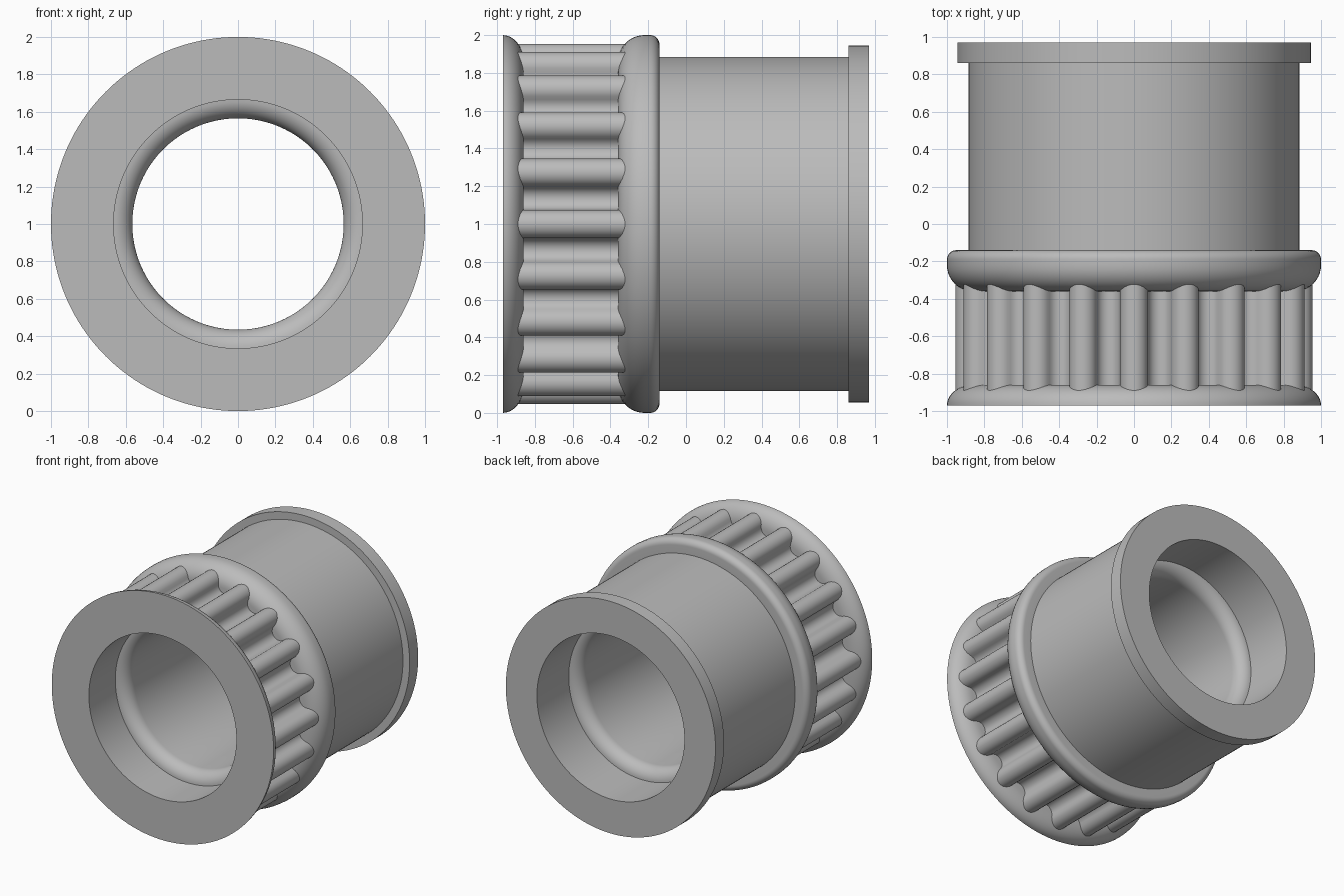
import bpy
import bmesh
from math import sin, cos, pi, radians
from mathutils import Vector, Matrix

old = bpy.data.objects.get("Cube")
if old:
    bpy.data.objects.remove(old, do_unlink=True)

grey = bpy.data.materials.new("plain grey")
grey.use_nodes = True
colour = (0.5, 0.5, 0.5, 1)
grey.diffuse_color = colour
grey.node_tree.nodes["Principled BSDF"].inputs["Base Color"].default_value = colour

AXIS = Vector((0, 0, 1))  # centre of the horizontal bore
TEETH = 20


def arc(y, r, ry, rr, start, end, steps=10):
    """Elliptical arc in (y, radius) space, angles in degrees from +y."""
    angles = [radians(start + (end - start) * i / steps) for i in range(steps + 1)]
    return [(y + ry * cos(a), r + rr * sin(a)) for a in angles]


def finish(bm, name):
    bmesh.ops.recalc_face_normals(bm, faces=bm.faces)
    mesh = bpy.data.meshes.new(name)
    bm.to_mesh(mesh)
    bm.free()
    mesh.materials.append(grey)
    obj = bpy.data.objects.new(name, mesh)
    bpy.context.collection.objects.link(obj)
    bpy.ops.object.select_all(action="DESELECT")
    obj.select_set(True)
    bpy.context.view_layer.objects.active = obj
    bpy.ops.object.shade_smooth_by_angle(angle=radians(30))
    return obj


def lathe(name, outline, segments=160):
    """Spin a closed (y, radius) outline around the bore axis."""
    bm = bmesh.new()
    verts = [bm.verts.new((0, y, 1 + r)) for y, r in outline]
    edges = [bm.edges.new((v, verts[i - 1])) for i, v in enumerate(verts)]
    bmesh.ops.spin(bm, geom=verts + edges, cent=AXIS, axis=(0, 1, 0),
                   angle=2 * pi, steps=segments, use_merge=True)
    bmesh.ops.remove_doubles(bm, verts=bm.verts, dist=1e-5)
    return finish(bm, name)


# Hollow body: front flange, groove core, collar, sleeve, end lip, stepped bore
outline = [(-0.97, 0.665)]
outline += arc(-0.97, 0.86, 0.11, 0.14, 90, 0)         # front flange
outline += [(-0.86, 0.78), (-0.36, 0.78)]              # core under the teeth
outline += arc(-0.22, 0.86, 0.14, 0.14, 180, 90)       # collar, front curve
outline += arc(-0.19, 0.95, 0.05, 0.05, 90, 0)         # collar, back edge
outline += [(-0.14, 0.885), (0.86, 0.885)]             # sleeve
outline += [(0.86, 0.945), (0.97, 0.945)]              # end lip
outline += [(0.97, 0.665), (0.56, 0.665)]              # rear counterbore
outline += arc(0.46, 0.665, 0.1, 0.1, 0, -90)          # rounded rear step
outline += arc(-0.53, 0.665, 0.1, 0.1, -90, -180)      # rounded front step
lathe("hollow_body", outline)

# Toothed ring: rounded ribs joined by rounded valleys
rib, pitch = 0.075, 0.88
valley = pitch * sin(pi / TEETH) - rib
section = []
for i in range(TEETH):
    turn = 2 * pi * i / TEETH
    for offset, radius, sign in ((0, rib, 1), (pi / TEETH, valley, -1)):
        spin = Matrix.Rotation(turn + offset, 3, "Y")
        for k in range(10):
            a = pi * (k + 0.5) / 10
            point = Vector((-radius * cos(a), 0, pitch + sign * radius * sin(a)))
            section.append(spin @ point + AXIS)

bm = bmesh.new()
rows = []
inner = 0.7
for y in (-0.95, -0.23):
    outer_row = [bm.verts.new((p.x, y, p.z)) for p in section]
    inner_row = []
    for p in section:
        d = (p - AXIS).normalized() * inner
        inner_row.append(bm.verts.new((d.x, y, 1 + d.z)))
    rows.append((outer_row, inner_row))
(front_out, front_in), (back_out, back_in) = rows
loops = (front_out, back_out, back_in, front_in)
count = len(section)
for a, b in zip(loops, loops[1:] + loops[:1]):
    for i in range(count):
        j = (i + 1) % count
        bm.faces.new((a[i], a[j], b[j], b[i]))
finish(bm, "toothed_ring")
